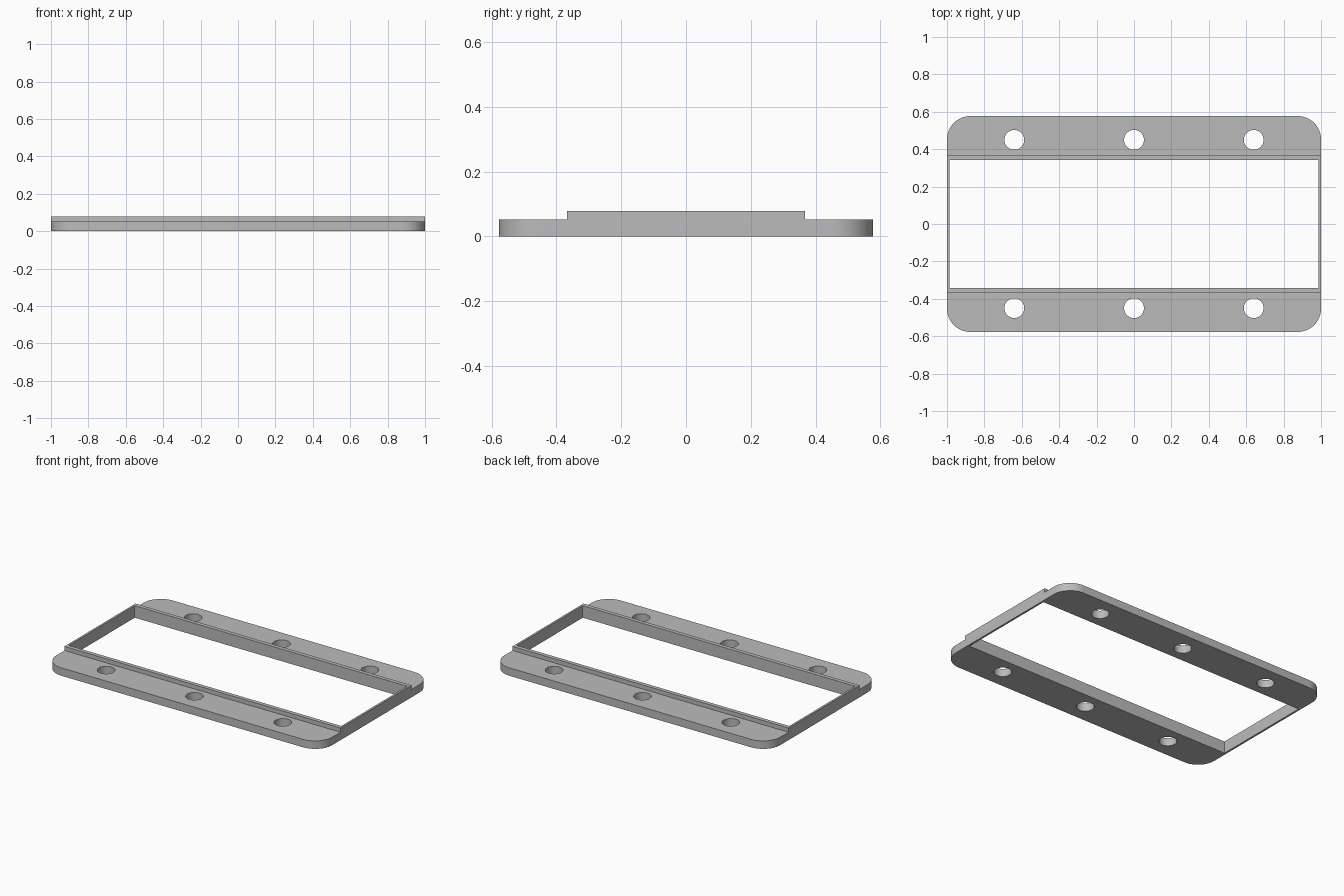
import bpy, bmesh, math
from mathutils import Vector

cube = bpy.data.objects.get("Cube")
if cube:
    bpy.data.objects.remove(cube, do_unlink=True)

FLANGE_Y, COLLAR_Y, OPEN_Y = 0.577, 0.367, 0.341
FLANGE_Z, COLLAR_Z = 0.052, 0.079
OPEN_X, CORNER_R, HOLE_R = 0.987, 0.125, 0.053

grey = bpy.data.materials.new("plain grey")
grey.use_nodes = True
colour = (0.5, 0.5, 0.5, 1)
grey.diffuse_color = colour
grey.node_tree.nodes["Principled BSDF"].inputs["Base Color"].default_value = colour


def make_object(name, bm):
    bmesh.ops.recalc_face_normals(bm, faces=bm.faces)
    mesh = bpy.data.meshes.new(name)
    bm.to_mesh(mesh)
    bm.free()
    mesh.materials.append(grey)
    obj = bpy.data.objects.new(name, mesh)
    bpy.context.collection.objects.link(obj)
    return obj


# Stepped cross-section swept along x: two flanges with the raised collar between
half = [(FLANGE_Y, 0), (FLANGE_Y, FLANGE_Z), (COLLAR_Y, FLANGE_Z), (COLLAR_Y, COLLAR_Z)]
profile = half + [(-y, z) for y, z in reversed(half)]
bm = bmesh.new()
end = bm.faces.new([bm.verts.new((-1, y, z)) for y, z in profile])
swept = bmesh.ops.extrude_face_region(bm, geom=[end], use_keep_orig=True)["geom"]
bmesh.ops.translate(bm, vec=(2, 0, 0),
                    verts=[v for v in swept if isinstance(v, bmesh.types.BMVert)])

# Round the four outer corners
corners = [e for e in bm.edges
           if all(abs(v.co.y) > FLANGE_Y - 0.001 for v in e.verts)
           and abs(e.verts[0].co.z - e.verts[1].co.z) > 0.01]
bmesh.ops.bevel(bm, geom=corners, offset=CORNER_R, segments=12, profile=0.5, affect='EDGES')
frame = make_object("mounting_frame", bm)

# Cutters for the window opening and the six screw holes
bm = bmesh.new()
bmesh.ops.create_cube(bm, size=2)
bmesh.ops.scale(bm, vec=(OPEN_X, OPEN_Y, 0.3), verts=bm.verts)
cutters = [make_object("opening_cutter", bm)]
bm = bmesh.new()
for x in (-0.64, 0, 0.64):
    for y in (-0.45, 0.45):
        made = bmesh.ops.create_cone(bm, cap_ends=True, segments=40, radius1=HOLE_R,
                                     radius2=HOLE_R, depth=0.6)
        bmesh.ops.translate(bm, vec=Vector((x, y, 0)), verts=made["verts"])
cutters.append(make_object("screw_hole_cutter", bm))

# Cut, then remove the helpers
bpy.context.view_layer.objects.active = frame
frame.select_set(True)
for cutter in cutters:
    cut = frame.modifiers.new(cutter.name, 'BOOLEAN')
    cut.operation, cut.solver, cut.object = 'DIFFERENCE', 'EXACT', cutter
    bpy.ops.object.modifier_apply(modifier=cut.name)
    bpy.data.objects.remove(cutter, do_unlink=True)

bpy.ops.object.shade_smooth_by_angle(angle=math.radians(30))
